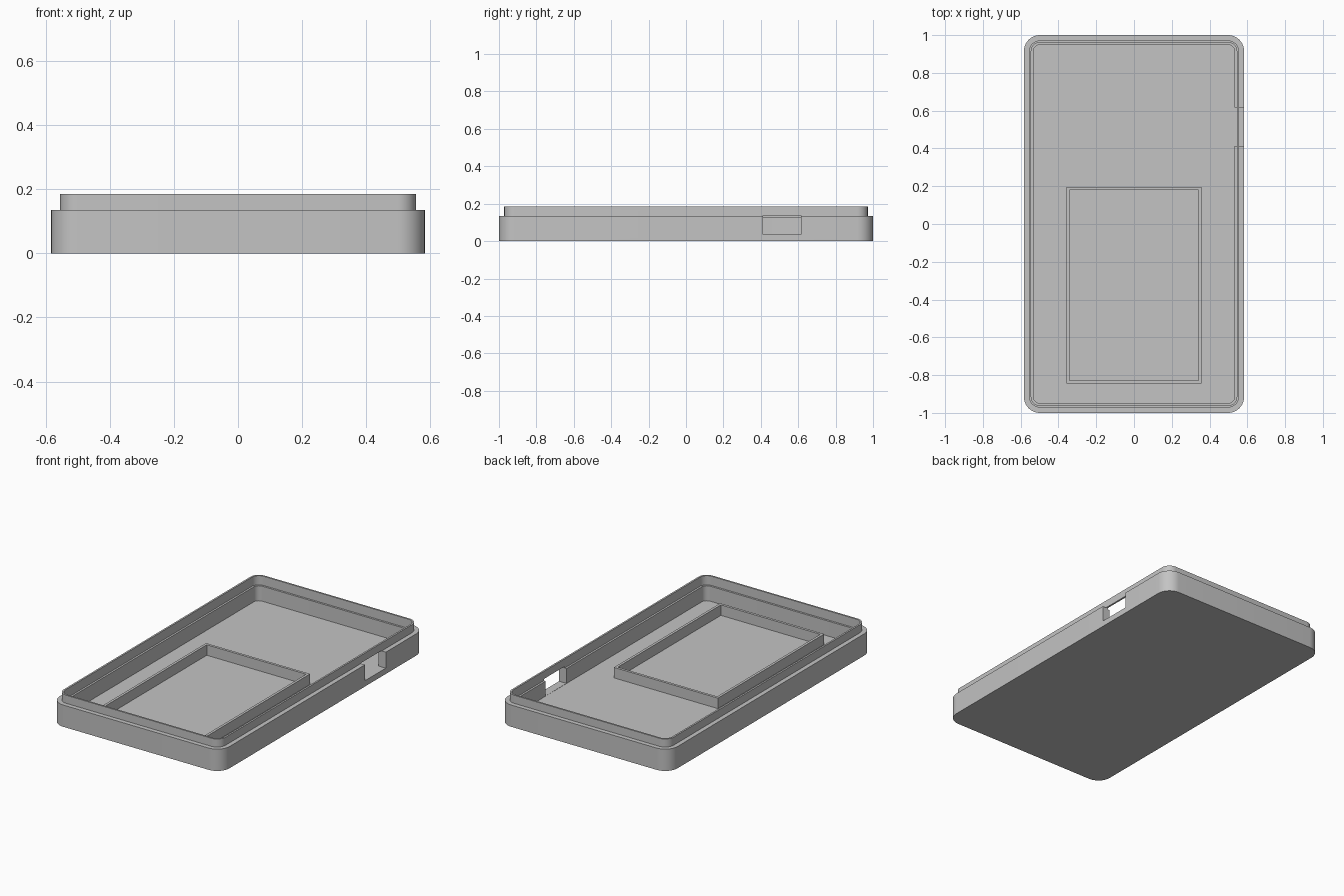
import bpy, bmesh, math

cube = bpy.data.objects.get("Cube")
if cube:
    bpy.data.objects.remove(cube, do_unlink=True)

# Single grey plastic
grey = bpy.data.materials.new("grey_plastic")
grey.use_nodes = True
colour = (0.55, 0.55, 0.55, 1)
grey.diffuse_color = colour
grey.node_tree.nodes["Principled BSDF"].inputs["Base Color"].default_value = colour


def rounded_rect(bm, hx, hy, radius, z, steps=10, cy=0):
    """Loop of vertices around a rectangle; steps=0 gives square corners."""
    loop = []
    for quarter, (sx, sy) in enumerate([(1, 1), (-1, 1), (-1, -1), (1, -1)]):
        for i in range(steps + 1):
            a = math.pi / 2 * (quarter + i / max(steps, 1))
            loop.append(bm.verts.new((sx * (hx - radius) + radius * math.cos(a),
                                      cy + sy * (hy - radius) + radius * math.sin(a), z)))
    return loop


def bridge(bm, a, b):
    n = len(a)
    for i in range(n):
        bm.faces.new((a[i], a[(i + 1) % n], b[(i + 1) % n], b[i]))


def finish(bm, name):
    bmesh.ops.recalc_face_normals(bm, faces=bm.faces)
    mesh = bpy.data.meshes.new(name)
    bm.to_mesh(mesh)
    bm.free()
    mesh.materials.append(grey)
    obj = bpy.data.objects.new(name, mesh)
    bpy.context.collection.objects.link(obj)
    return obj


def activate(obj):
    bpy.ops.object.select_all(action='DESELECT')
    obj.select_set(True)
    bpy.context.view_layer.objects.active = obj


HX, HY, RADIUS = 0.583, 1.0, 0.085
FLOOR, SHOULDER, LEDGE, TOP = 0.035, 0.135, 0.128, 0.185

# Tray: outside wall, shoulder, raised lip, inner ledge, floor (inset, height)
sections = [(0, 0), (0, SHOULDER), (0.028, SHOULDER), (0.028, TOP),
            (0.039, TOP), (0.039, LEDGE), (0.051, LEDGE), (0.051, FLOOR)]
bm = bmesh.new()
loops = [rounded_rect(bm, HX - d, HY - d, RADIUS - d, z) for d, z in sections]
for a, b in zip(loops, loops[1:]):
    bridge(bm, a, b)
bm.faces.new(loops[0])
bm.faces.new(loops[-1])
tray = finish(bm, "tray")

# Port opening through the left wall
bm = bmesh.new()
bmesh.ops.create_cube(bm, size=1)
bmesh.ops.scale(bm, vec=(0.13, 0.204, 0.102), verts=bm.verts)
bmesh.ops.translate(bm, vec=(0.585, 0.514, 0.087), verts=bm.verts)
cutter = finish(bm, "port_cutter")
cutter.hide_render = True
cut = tray.modifiers.new("port", 'BOOLEAN')
cut.operation = 'DIFFERENCE'
cut.solver = 'EXACT'
cut.object = cutter
activate(tray)
bpy.ops.object.modifier_apply(modifier=cut.name)
bpy.data.objects.remove(cutter, do_unlink=True)
bpy.ops.object.shade_smooth_by_angle(angle=math.radians(30))

# Rectangular holder frame standing on the floor
bm = bmesh.new()
ring = [rounded_rect(bm, 0.357 - d, 0.521 - d, 0, z, 0, -0.324)
        for d, z in [(0, FLOOR - 0.005), (0, 0.1), (0.016, 0.1), (0.016, FLOOR - 0.005)]]
for i in range(4):
    bridge(bm, ring[i], ring[(i + 1) % 4])
finish(bm, "holder_frame")
